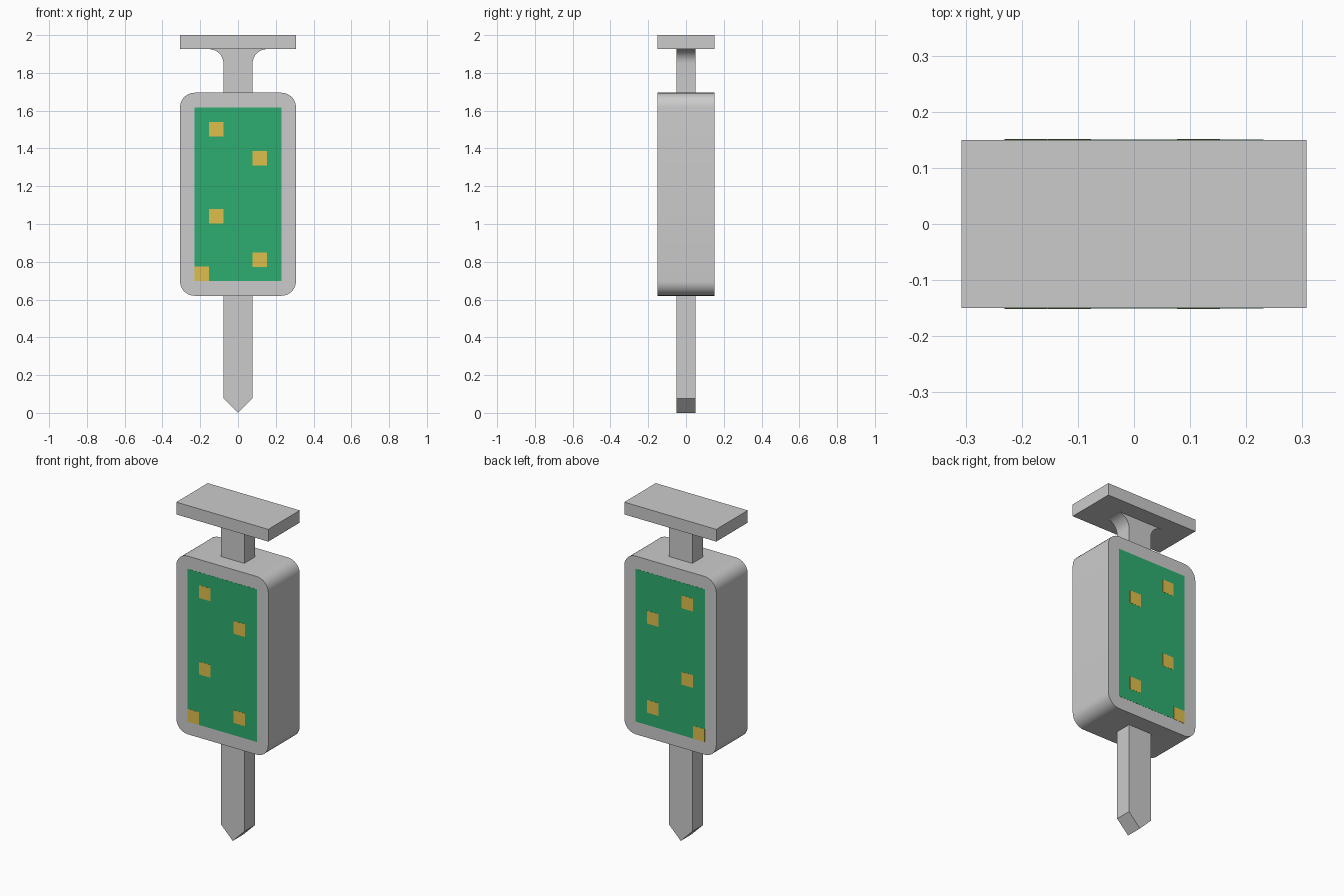
import bpy, bmesh
from math import cos, sin, pi, radians

if "Cube" in bpy.data.objects:
    bpy.data.objects.remove(bpy.data.objects["Cube"])

U = 0.077          # basic module: pad size, corner radius, stem half-width
DEPTH = 0.15       # half depth of body and cap
STEM = 0.05        # half depth of stem


def material(name, rgb):
    m = bpy.data.materials.new(name)
    m.diffuse_color = (*rgb, 1)
    m.use_nodes = True
    m.node_tree.nodes["Principled BSDF"].inputs["Base Color"].default_value = m.diffuse_color
    return m


def arc(cx, cz, r, a0, a1, n=8):
    angles = [radians(a0 + (a1 - a0) * i / n) for i in range(n + 1)]
    return [(cx + r * cos(a), cz + r * sin(a)) for a in angles]


def extrude_profile(name, points, half_depth, mat=None):
    """Solid made from an x-z profile, extruded evenly along y."""
    bm = bmesh.new()
    face = bm.faces.new([bm.verts.new((x, -half_depth, z)) for x, z in points])
    ext = bmesh.ops.extrude_face_region(bm, geom=[face])
    verts = [g for g in ext["geom"] if isinstance(g, bmesh.types.BMVert)]
    bmesh.ops.translate(bm, vec=(0, 2 * half_depth, 0), verts=verts)
    bmesh.ops.recalc_face_normals(bm, faces=bm.faces)
    mesh = bpy.data.meshes.new(name)
    bm.to_mesh(mesh)
    bm.free()
    ob = bpy.data.objects.new(name, mesh)
    bpy.context.collection.objects.link(ob)
    if mat:
        mesh.materials.append(mat)
    bpy.ops.object.select_all(action='DESELECT')
    ob.select_set(True)
    bpy.context.view_layer.objects.active = ob
    bpy.ops.object.shade_smooth_by_angle(angle=radians(30))
    return ob


def rect(x0, x1, z0, z1):
    return [(x0, z0), (x1, z0), (x1, z1), (x0, z1)]


green = material("panel_green", (0.027, 0.42, 0.16))
yellow = material("pad_yellow", (0.73, 0.52, 0.07))

# Rounded body
W, Z0, Z1 = 0.307, 0.62, 1.695
body = (arc(W - U, Z1 - U, U, 0, 90) + arc(-W + U, Z1 - U, U, 90, 180)
        + arc(-W + U, Z0 + U, U, 180, 270) + arc(W - U, Z0 + U, U, 270, 360))
extrude_profile("body", body, DEPTH)

# Pointed lower stem
extrude_profile("lower_stem", [(0, 0), (U, U), (U, Z0 + 0.02), (-U, Z0 + 0.02), (-U, U)], STEM)

# Neck flaring into the cap
CAP = 1.926
right = [(U, Z1 - 0.02)] + arc(2 * U, CAP - U, U, 180, 90) + [(2 * U, CAP + 0.02)]
left = [(-x, z) for x, z in reversed(right)]
extrude_profile("neck", right + left, STEM)

# Flat cap
extrude_profile("cap", rect(-W, W, CAP, 2), DEPTH)

# Inlaid panel, showing flush on front and back
extrude_profile("panel", rect(-3 * U, 3 * U, Z0 + U, Z1 - U), DEPTH + 0.0008, green)

# Square pads, showing on front and back
H = U / 2
pads = [(-0.115, 1.502), (0.115, 1.348), (-0.115, 1.041), (0.115, 0.81), (-3 * U + H, Z0 + U + H)]
for i, (x, z) in enumerate(pads):
    extrude_profile(f"pad_{i + 1}", rect(x - H, x + H, z - H, z + H), DEPTH + 0.0016, yellow)
